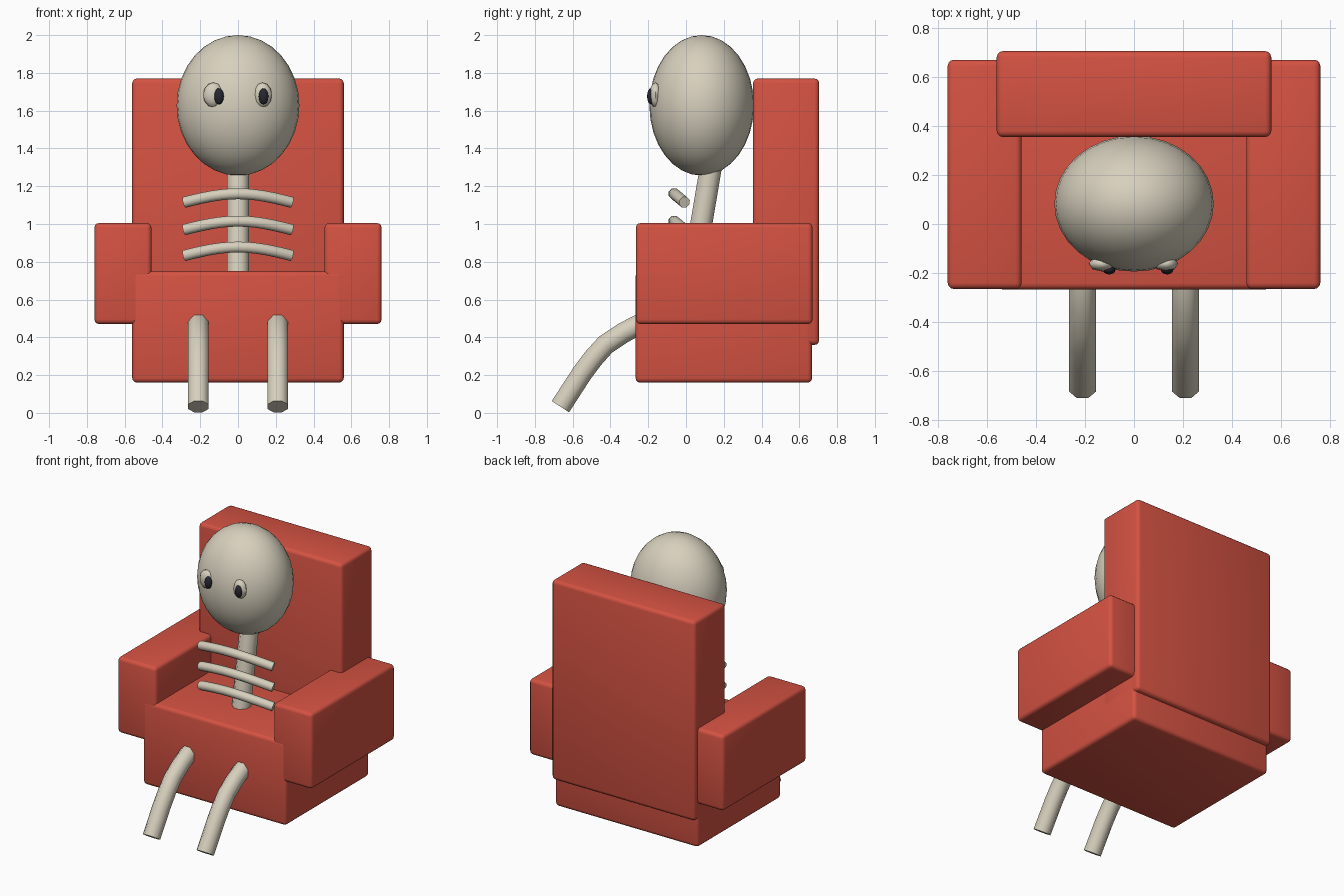
import bpy, bmesh, math
from mathutils import Vector

if "Cube" in bpy.data.objects:
    bpy.data.objects.remove(bpy.data.objects["Cube"])


def material(name, rgb):
    m = bpy.data.materials.new(name)
    m.diffuse_color = (*rgb, 1)
    m.use_nodes = True
    m.node_tree.nodes["Principled BSDF"].inputs["Base Color"].default_value = m.diffuse_color
    return m


RED = material("red upholstery", (0.66, 0.085, 0.055))
BONE = material("bone", (0.68, 0.63, 0.51))
BLACK = material("pupil black", (0.02, 0.02, 0.03))


def finish(name, bm, mat, angle=35):
    bmesh.ops.recalc_face_normals(bm, faces=bm.faces)
    me = bpy.data.meshes.new(name)
    bm.to_mesh(me)
    bm.free()
    me.materials.append(mat)
    ob = bpy.data.objects.new(name, me)
    bpy.context.collection.objects.link(ob)
    bpy.ops.object.select_all(action='DESELECT')
    ob.select_set(True)
    bpy.context.view_layer.objects.active = ob
    bpy.ops.object.shade_smooth_by_angle(angle=math.radians(angle))
    return ob


def cushion(name, lo, hi, bevel=0.025):
    """Rounded upholstered block between two corners."""
    lo, hi = Vector(lo), Vector(hi)
    bm = bmesh.new()
    bmesh.ops.create_cube(bm, size=1)
    for v in bm.verts:
        v.co = (lo + hi) / 2 + v.co * (hi - lo)
    bmesh.ops.bevel(bm, geom=bm.edges[:], offset=bevel, segments=3,
                    profile=0.5, affect='EDGES')
    return finish(name, bm, RED)


def ellipsoid(name, centre, radii, mat, u=32, v=16):
    bm = bmesh.new()
    bmesh.ops.create_uvsphere(bm, u_segments=u, v_segments=v, radius=1)
    for vert in bm.verts:
        vert.co = Vector(centre) + vert.co * Vector(radii)
    return finish(name, bm, mat, 60)


def tube(name, path, radius, side, sides=8):
    """Sweep a polygon along a path; side is a guide axis for the rings."""
    path = [Vector(p) for p in path]
    bm = bmesh.new()
    rings = []
    for i, p in enumerate(path):
        t = (path[min(i + 1, len(path) - 1)] - path[max(i - 1, 0)]).normalized()
        b = t.cross(Vector(side)).normalized()
        a = b.cross(t)
        ring = []
        for k in range(sides):
            w = 2 * math.pi * (k + 0.5) / sides
            ring.append(bm.verts.new(p + radius * (a * math.cos(w) + b * math.sin(w))))
        rings.append(ring)
    for r, s in zip(rings, rings[1:]):
        for k in range(sides):
            n = (k + 1) % sides
            bm.faces.new((r[k], r[n], s[n], s[k]))
    bm.faces.new(rings[0])
    bm.faces.new(rings[-1])
    return finish(name, bm, BONE, 50)


# Armchair
cushion("seat", (-0.56, -0.267, 0.16), (0.56, 0.668, 0.75))
cushion("backrest", (-0.56, 0.355, 0.36), (0.56, 0.705, 1.77))
for label, s in (("left", -1), ("right", 1)):
    x0, x1 = sorted((s * 0.458, s * 0.76))
    cushion(label + "_armrest", (x0, -0.265, 0.47), (x1, 0.67, 1.005))

# Skull and spine
ellipsoid("head", (0, 0.083, 1.628), (0.325, 0.277, 0.372), BONE)
tube("spine", [(0, 0.03, 0.70), (0, 0.14, 1.35)], 0.063, (1, 0, 0))

# Ribs: shallow arcs bowed forward and upward
for i, z in enumerate((1.16, 1.015, 0.878)):
    pts = []
    for k in range(13):
        u = k / 6 - 1
        drop = 1.25 * u * u / (1 + 0.25 * u * u)
        pts.append((0.283 * u, -0.063 + 0.055 * drop, z - 0.045 * drop))
    tube("rib_%d" % (i + 1), pts, 0.031, (0, 0, 1))

# Legs curving down in front of the seat
LEG = [(-0.10, 0.50), (-0.24, 0.472), (-0.33, 0.425), (-0.425, 0.362),
       (-0.49, 0.29), (-0.55, 0.21), (-0.665, 0.033)]
for label, x in (("left", -0.21), ("right", 0.21)):
    tube(label + "_leg", [(x, y, z) for y, z in LEG], 0.059, (1, 0, 0))

# Eyes
for label, x, rx, px in (("left", -0.13, 0.055, -0.101), ("right", 0.13, 0.05, 0.135)):
    ellipsoid(label + "_eye", (x, -0.162, 1.683), (rx, 0.032, 0.066), BONE, 8, 6)
    ellipsoid(label + "_pupil", (px, -0.186, 1.676), (0.026, 0.02, 0.043), BLACK, 12, 8)
